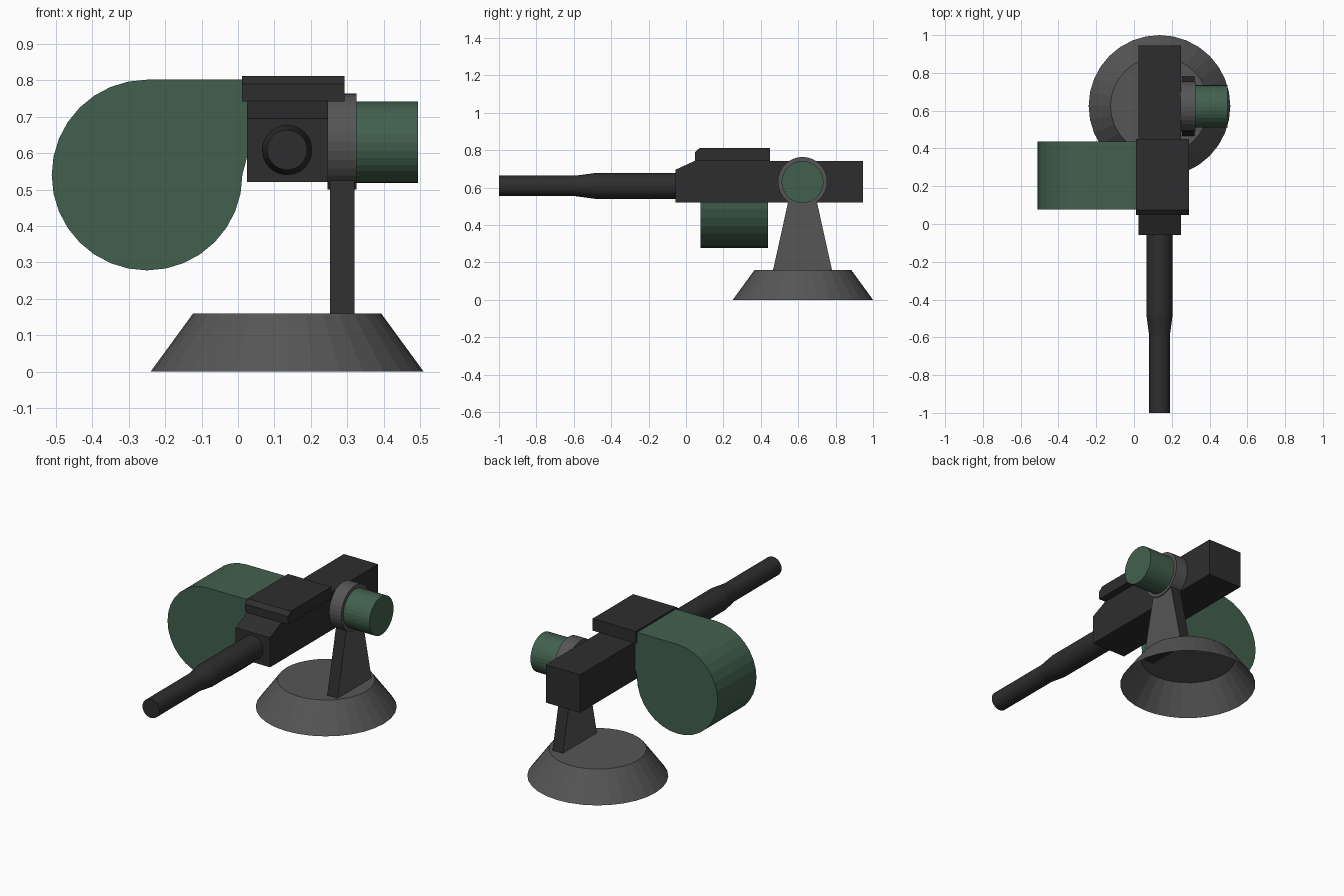
import bpy, bmesh, math
from mathutils import Matrix, Vector

if "Cube" in bpy.data.objects:
    bpy.data.objects.remove(bpy.data.objects["Cube"])


def material(name, rgb):
    m = bpy.data.materials.new(name)
    m.diffuse_color = (*rgb, 1)
    m.use_nodes = True
    m.node_tree.nodes["Principled BSDF"].inputs["Base Color"].default_value = m.diffuse_color
    return m


DARK = material("dark gunmetal", (0.027, 0.027, 0.028))
GREY = material("mid grey", (0.092, 0.092, 0.092))
GREEN = material("army green", (0.055, 0.118, 0.077))

CX, CY = 0.135, 0.623   # barrel axis x, mount axis y
SIDES = 32


def finish(name, bm, *mats):
    bmesh.ops.recalc_face_normals(bm, faces=bm.faces)
    me = bpy.data.meshes.new(name)
    bm.to_mesh(me)
    bm.free()
    for m in mats:
        me.materials.append(m)
    ob = bpy.data.objects.new(name, me)
    bpy.context.collection.objects.link(ob)
    return ob


def prism(name, outline, axis, lo, hi, *mats):
    """Extrude a 2D outline along x (outline = y,z) or along y (outline = x,z)."""
    bm = bmesh.new()
    put = (lambda a, b, t: (t, a, b)) if axis == 'x' else (lambda a, b, t: (a, t, b))
    face = bm.faces.new([bm.verts.new(put(a, b, lo)) for a, b in outline])
    ext = bmesh.ops.extrude_face_region(bm, geom=[face])
    step = Vector(put(0, 0, hi - lo))
    bmesh.ops.translate(bm, vec=step,
                        verts=[v for v in ext['geom'] if isinstance(v, bmesh.types.BMVert)])
    return finish(name, bm, *mats)


def lathe(name, profile, origin, axis, mat, cap_start=True):
    """Stack rings of (distance, radius) along an axis from the origin."""
    bm = bmesh.new()
    rot = Vector((0, 0, 1)).rotation_difference(Vector(axis)).to_matrix().to_4x4()
    place = Matrix.Translation(origin) @ rot
    rings = []
    for d, r in profile:
        rings.append([bm.verts.new(place @ Vector((r * math.cos(a), r * math.sin(a), d)))
                      for a in (2 * math.pi * i / SIDES for i in range(SIDES))])
    for p, q in zip(rings, rings[1:]):
        for i in range(SIDES):
            j = (i + 1) % SIDES
            bm.faces.new((p[i], p[j], q[j], q[i]))
    bm.faces.new(rings[-1])
    if cap_start:
        bm.faces.new(rings[0])
    return finish(name, bm, mat)


# Pedestal, hollow underneath
lathe("base", [(0, 0.375), (0.159, 0.259)], (CX, CY + 0.002, 0), (0, 0, 1), GREY, cap_start=False)

# Tapered upright: grey broad sides, dark narrow edges
upright = prism("upright", [(CY - 0.158, 0.157), (CY + 0.158, 0.157),
                            (CY + 0.07, 0.555), (CY - 0.07, 0.555)],
                'x', 0.253, 0.32, GREY, DARK)
for p in upright.data.polygons:
    p.material_index = 0 if abs(p.normal.x) > 0.5 else 1

# Pivot disc and adjusting knob
lathe("pivot_disc", [(0, 0.132), (0.08, 0.132)], (0.246, CY, 0.632), (1, 0, 0), GREY)
lathe("pivot_knob", [(0, 0.112), (0.172, 0.112)], (0.323, CY, 0.63), (1, 0, 0), GREEN)

# Receiver with sloped front
prism("receiver", [(-0.057, 0.521), (0.946, 0.521), (0.946, 0.743), (0.047, 0.743),
                   (-0.057, 0.695)], 'x', 0.025, 0.248, DARK)

# Feed cover with bevelled front lip
prism("feed_cover", [(0.048, 0.742), (0.449, 0.742), (0.449, 0.812), (0.073, 0.812),
                     (0.048, 0.79)], 'x', 0.011, 0.292, DARK)

# Stepped barrel
lathe("barrel", [(0, 0.069), (0.43, 0.069), (0.535, 0.055), (0.945, 0.055)],
      (CX, -0.055, 0.609), (0, -1, 0), DARK)

# Ammunition drum: round body with a feed neck running to the receiver
R, DX, DZ = 0.262, -0.25, 0.54
arc = [(DX + R * math.cos(a), DZ + R * math.sin(a))
       for a in (math.radians(90 + 270 * i / 24) for i in range(25))]
prism("ammo_drum", arc + [(0.03, 0.61), (0.03, DZ + R)], 'y', 0.078, 0.438, GREEN)
